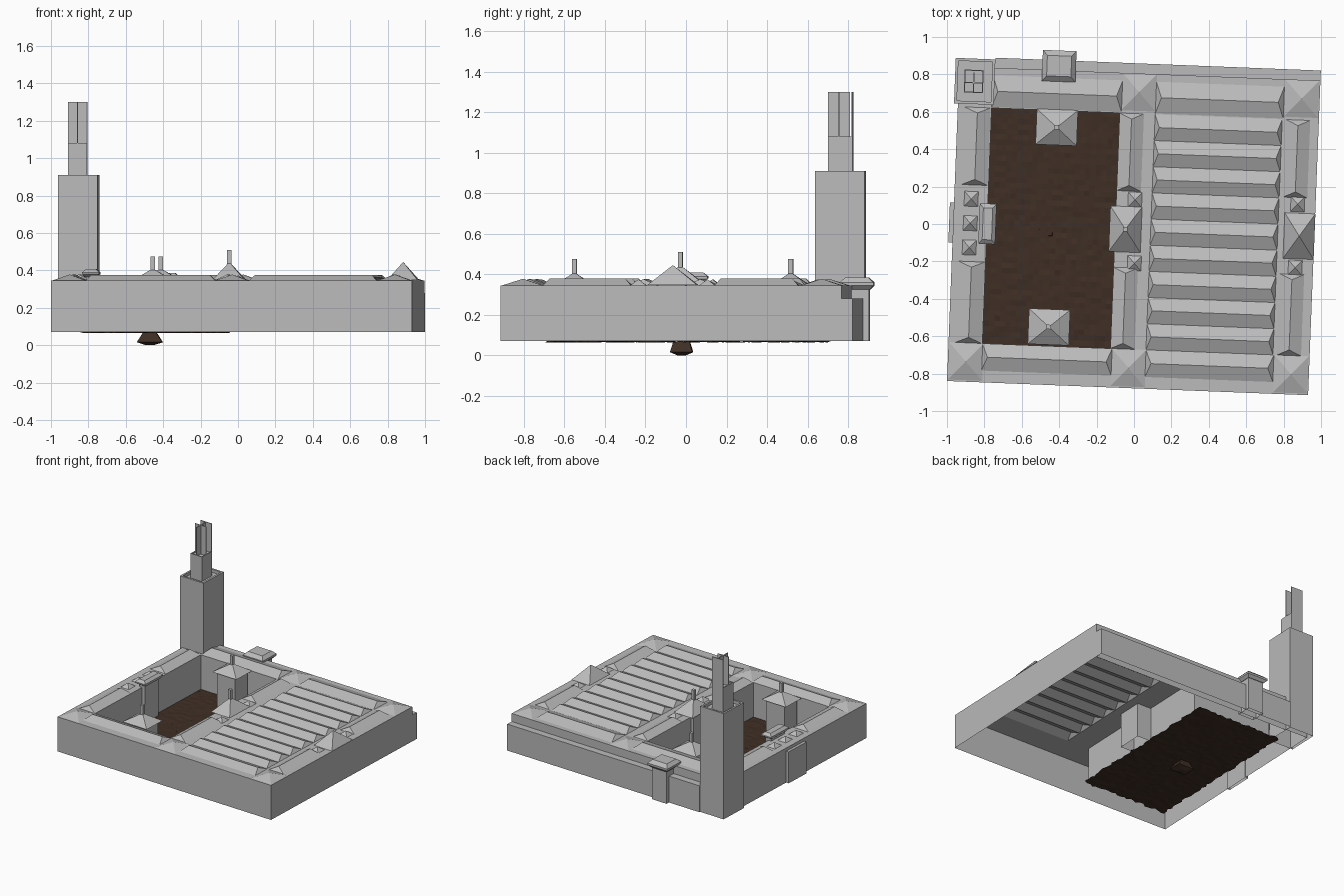
import bpy, bmesh, math, random

if "Cube" in bpy.data.objects:
    bpy.data.objects.remove(bpy.data.objects["Cube"])

random.seed(4)
TURN = math.radians(-2.25)   # the whole complex is turned slightly
G, D, CY = 0.07, 0.345, -0.03  # wall foot, roof deck level, cross axis


def material(name, col):
    m = bpy.data.materials.new(name)
    m.diffuse_color = (*col, 1)
    m.use_nodes = True
    m.node_tree.nodes["Principled BSDF"].inputs["Base Color"].default_value = m.diffuse_color
    return m


STONE = material("pale_stone", (0.5, 0.5, 0.5))
EARTH = material("brown_earth", (0.05, 0.028, 0.018))


def finish(name, bm, mat):
    bmesh.ops.remove_doubles(bm, verts=bm.verts, dist=1e-5)
    bmesh.ops.recalc_face_normals(bm, faces=bm.faces)
    me = bpy.data.meshes.new(name)
    bm.to_mesh(me)
    bm.free()
    me.materials.append(mat)
    ob = bpy.data.objects.new(name, me)
    ob.rotation_euler.z = TURN
    bpy.context.collection.objects.link(ob)
    return ob


def stack(name, levels, top=True, bottom=False, mat=STONE):
    """Join rectangles (x0, x1, y0, y1, z) upwards into one solid."""
    bm = bmesh.new()
    rings = []
    for x0, x1, y0, y1, z in levels:
        rings.append([bm.verts.new(p) for p in
                      ((x0, y0, z), (x1, y0, z), (x1, y1, z), (x0, y1, z))])
    for a, b in zip(rings, rings[1:]):
        for i in range(4):
            j = (i + 1) % 4
            bm.faces.new((a[i], a[j], b[j], b[i]))
    if top:
        bm.faces.new(rings[-1])
    if bottom:
        bm.faces.new(rings[0][::-1])
    return finish(name, bm, mat)


def box(name, x0, x1, y0, y1, z0, z1, **kw):
    return stack(name, [(x0, x1, y0, y1, z0), (x0, x1, y0, y1, z1)], **kw)


def around(cx, cy, hx, hy, z):
    return (cx - hx, cx + hx, cy - hy, cy + hy, z)


def hip(name, x0, x1, y0, y1, z0, z1, inset=0.03):
    """Hipped roof with its ridge along the longer side."""
    if x1 - x0 > y1 - y0:
        m = (y0 + y1) / 2
        ridge = (x0 + inset, x1 - inset, m, m, z1)
    else:
        m = (x0 + x1) / 2
        ridge = (m, m, y0 + inset, y1 - inset, z1)
    stack(name, [(x0, x1, y0, y1, z0), ridge], top=False)


def pyramid(name, cx, cy, hx, hy, z0, z1, bottom=False):
    stack(name, [around(cx, cy, hx, hy, z0), around(cx, cy, 0, 0, z1)],
          top=False, bottom=bottom)


# outer walls, open above and below, with a stepped back
box("outer_wall", -0.966, 0.966, -0.878, 0.805, G, D, top=False)
stack("back_ledge", [(-0.775, 0.966, 0.8, 0.859, G), (-0.775, 0.966, 0.8, 0.859, 0.28)])
box("courtyard_wall", -0.785, -0.1, -0.67, 0.59, G, D, top=False)

# flat roof deck around the courtyard and the hall
for i, (x0, x1, y0, y1) in enumerate((
        (-0.966, 0.966, -0.878, -0.67), (-0.966, 0.966, 0.59, 0.805),
        (-0.966, -0.785, -0.67, 0.59), (-0.1, 0.09, -0.67, 0.59),
        (0.77, 0.966, -0.67, 0.59))):
    stack(f"roof_deck_{i}", [(x0, x1, y0, y1, D)])

# wing roofs
for x0, x1 in ((-0.785, -0.09), (0.09, 0.775)):
    hip("front_wing_roof", x0, x1, -0.815, -0.67, D, 0.375)
    hip("back_wing_roof", x0, x1, 0.595, 0.765, D, 0.375)
for x0, x1 in ((-0.93, -0.79), (-0.1, 0.03), (0.79, 0.92)):
    for y0, y1 in ((-0.67, -0.235), (0.175, 0.59)):
        hip("side_wing_roof", x0, x1, y0, y1, D, 0.378)

# corner and junction pavilion roofs
for cx in (-0.87, 0.0, 0.87):
    pyramid("front_pavilion_roof", cx, -0.77, 0.092, 0.1, D, 0.378)
    if cx > -0.5:
        pyramid("back_pavilion_roof", cx, 0.705, 0.092, 0.1, D, 0.378)

# ridged hall roof
N = 9
pitch = 1.26 / N
for i in range(N):
    y = -0.67 + i * pitch
    hip(f"hall_roof_{i}", 0.09, 0.77, y, y + pitch, D, 0.376, 0.025)

# little roof lanterns
for cx, cy in ((-0.875, 0.1), (-0.875, CY), (-0.875, -0.16), (0.0, 0.13),
               (0.01, -0.21), (0.87, 0.14), (0.87, -0.2)):
    pyramid("roof_lantern", cx, cy, 0.037, 0.04, D, 0.375)

# north and south courtyard pavilions with poles
for name, cy in (("north", 0.5), ("south", -0.568)):
    box(name + "_pavilion_body", -0.515, -0.351, cy - 0.075, cy + 0.075, G, D)
    pyramid(name + "_pavilion_roof", -0.433, cy, 0.11, 0.095, D, 0.41, True)
    box(name + "_pole", -0.445, -0.421, cy - 0.012, cy + 0.012, 0.38, 0.475)

# central and east gate pavilions
box("central_pavilion_body", -0.12, 0.02, CY - 0.1, CY + 0.1, G, 0.35)
pyramid("central_pavilion_roof", -0.045, CY, 0.085, 0.122, 0.35, 0.445, True)
box("central_pole", -0.058, -0.034, CY - 0.012, CY + 0.012, 0.42, 0.51)
pyramid("east_gate_roof", 0.885, CY, 0.082, 0.122, 0.348, 0.445, True)

# west gate: outer portal and courtyard porch
box("west_portal", -0.988, -0.96, CY - 0.107, CY + 0.107, G, 0.32)
box("west_porch_body", -0.81, -0.757, CY - 0.08, CY + 0.08, G, 0.38)
stack("west_porch_cap", [around(-0.783, CY, 0.035, 0.085, 0.365),
                         around(-0.783, CY, 0.045, 0.108, 0.38),
                         around(-0.783, CY, 0.045, 0.108, 0.39),
                         around(-0.783, CY, 0.025, 0.085, 0.408)], bottom=True)

# back gatehouse
box("back_gate_body", -0.5, -0.366, 0.77, 0.888, G, 0.34)
stack("back_gate_cap", [around(-0.433, 0.828, 0.07, 0.065, 0.325),
                        around(-0.433, 0.828, 0.09, 0.083, 0.345),
                        around(-0.433, 0.828, 0.09, 0.083, 0.36),
                        around(-0.433, 0.828, 0.065, 0.055, 0.385)], bottom=True)

# tower with a parapet rim, upper stage and thin crowning fins
stack("tower_shaft", [(-0.987, -0.775, 0.607, 0.85, G), (-0.987, -0.775, 0.607, 0.85, 0.91),
                      (-0.972, -0.79, 0.622, 0.835, 0.91), (-0.972, -0.79, 0.622, 0.835, 0.885)])
stack("tower_stage", [(-0.937, -0.835, 0.667, 0.79, 0.885), (-0.937, -0.835, 0.667, 0.79, 1.08),
                      (-0.931, -0.841, 0.673, 0.784, 1.08), (-0.931, -0.841, 0.673, 0.784, 1.07)])
box("tower_fin_long", -0.889, -0.883, 0.667, 0.775, 1.07, 1.3)
box("tower_fin_back", -0.937, -0.835, 0.784, 0.79, 1.07, 1.3)
box("tower_fin_cross", -0.937, -0.835, 0.718, 0.724, 1.07, 1.3)

# uneven courtyard earth with ragged edges
bm = bmesh.new()
NX, NY = 26, 48
grid = []
for j in range(NY + 1):
    row = []
    for i in range(NX + 1):
        x, y = -0.81 + 0.735 * i / NX, -0.69 + 1.37 * j / NY
        if i in (0, NX):
            x += random.uniform(-0.012, 0.012)
        if j in (0, NY):
            y += random.uniform(-0.012, 0.012)
        row.append(bm.verts.new((x, y, random.uniform(0.064, 0.071))))
    grid.append(row)
for j in range(NY):
    for i in range(NX):
        bm.faces.new((grid[j][i], grid[j][i + 1], grid[j + 1][i + 1], grid[j + 1][i]))
finish("courtyard_earth", bm, EARTH)

# lump hanging under the earth
stack("earth_lump", [around(-0.47, -0.04, 0.02, 0.02, 0.0),
                     around(-0.47, -0.04, 0.068, 0.055, 0.016),
                     around(-0.47, -0.04, 0.035, 0.04, 0.068)], bottom=True, mat=EARTH)
